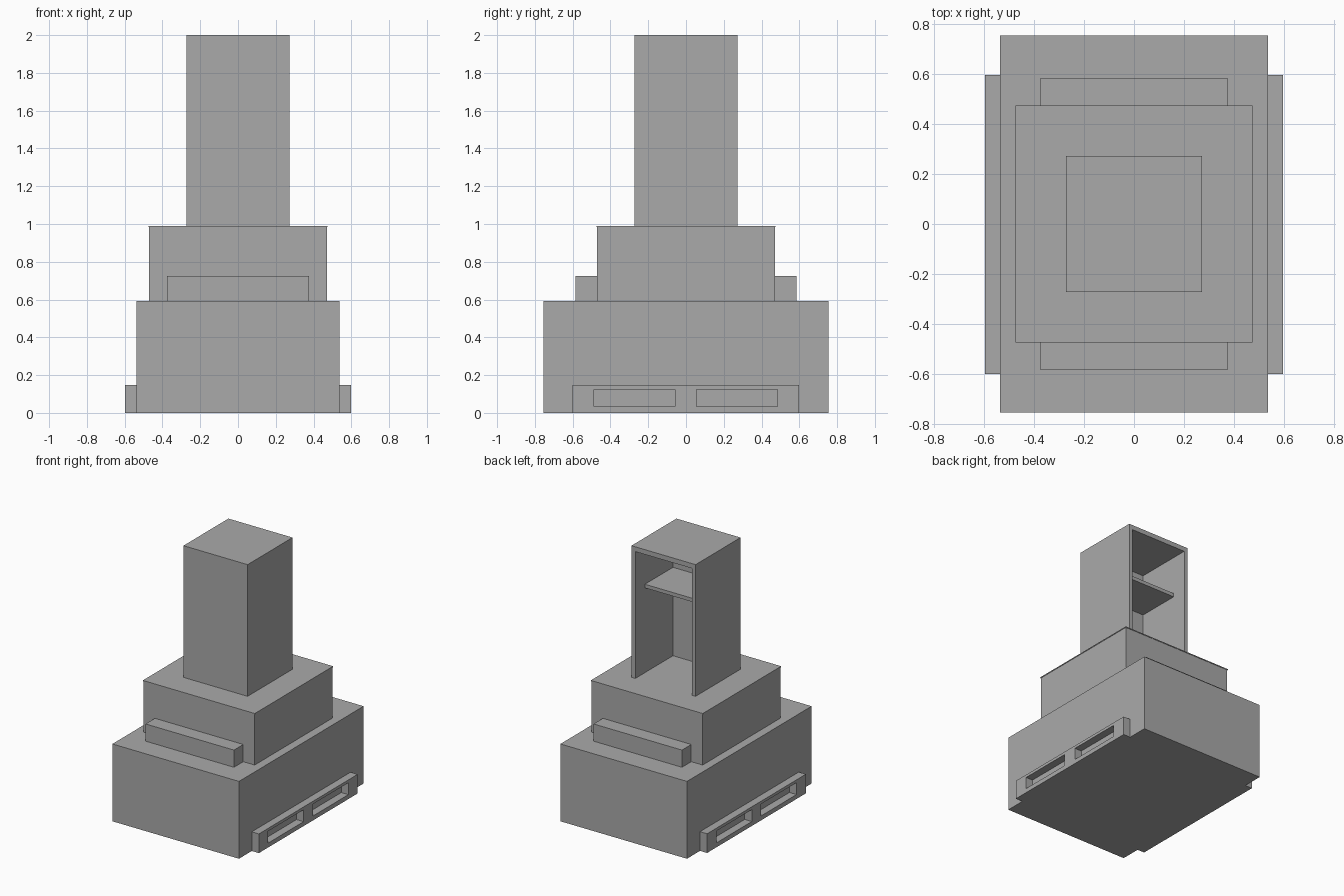
import bpy

if "Cube" in bpy.data.objects:
    bpy.data.objects.remove(bpy.data.objects["Cube"])

# Single grey for the whole model
grey = bpy.data.materials.new("plain grey")
grey.diffuse_color = (0.4, 0.4, 0.4, 1)
grey.use_nodes = True
grey.node_tree.nodes["Principled BSDF"].inputs["Base Color"].default_value = grey.diffuse_color


def box(name, x, y, z):
    """Box from (min, max) ranges on each axis."""
    bpy.ops.mesh.primitive_cube_add(size=1)
    ob = bpy.context.object
    ob.name = name
    ranges = (x, y, z)
    for v in ob.data.vertices:
        v.co = [(a + b) / 2 + c * (b - a) for (a, b), c in zip(ranges, v.co)]
    ob.data.materials.append(grey)
    return ob


def cut(target, name, x, y, z):
    """Cut a box-shaped hole out of the target."""
    cutter = box(name, x, y, z)
    cutter.hide_render = True
    cutter.hide_viewport = True
    mod = target.modifiers.new(name, 'BOOLEAN')
    mod.operation = 'DIFFERENCE'
    mod.solver = 'EXACT'
    mod.object = cutter


# Stacked tiers
box("base", (-0.537, 0.537), (-0.755, 0.755), (0, 0.593))
box("middle_tier", (-0.472, 0.472), (-0.472, 0.472), (0.593, 0.985))
box("middle_tier_lid", (-0.475, 0.475), (-0.475, 0.475), (0.983, 0.99))

# Ledges on the front and back of the middle tier
for side, s in (("front", -1), ("back", 1)):
    box(side + "_ledge", (-0.375, 0.375), sorted((s * 0.472, s * 0.585)), (0.593, 0.725))

# Slotted rails along both sides of the base
for side, s in (("left", -1), ("right", 1)):
    rail = box(side + "_rail", sorted((s * 0.537, s * 0.597)), (-0.6, 0.597), (0, 0.147))
    for i, y in enumerate(((-0.487, -0.058), (0.055, 0.485))):
        cut(rail, f"{side}_slot_cutter_{i}", sorted((s * 0.5, s * 0.65)), y, (0.034, 0.125))

# Tower, hollow and open to the back and down to the lid
tower = box("tower", (-0.272, 0.272), (-0.272, 0.272), (0.99, 2.0))
cut(tower, "tower_cavity_cutter", (-0.24, 0.24), (-0.185, 0.4), (0.9, 1.963))
box("tower_shelf", (-0.24, 0.24), (-0.185, 0.155), (1.64, 1.668))
